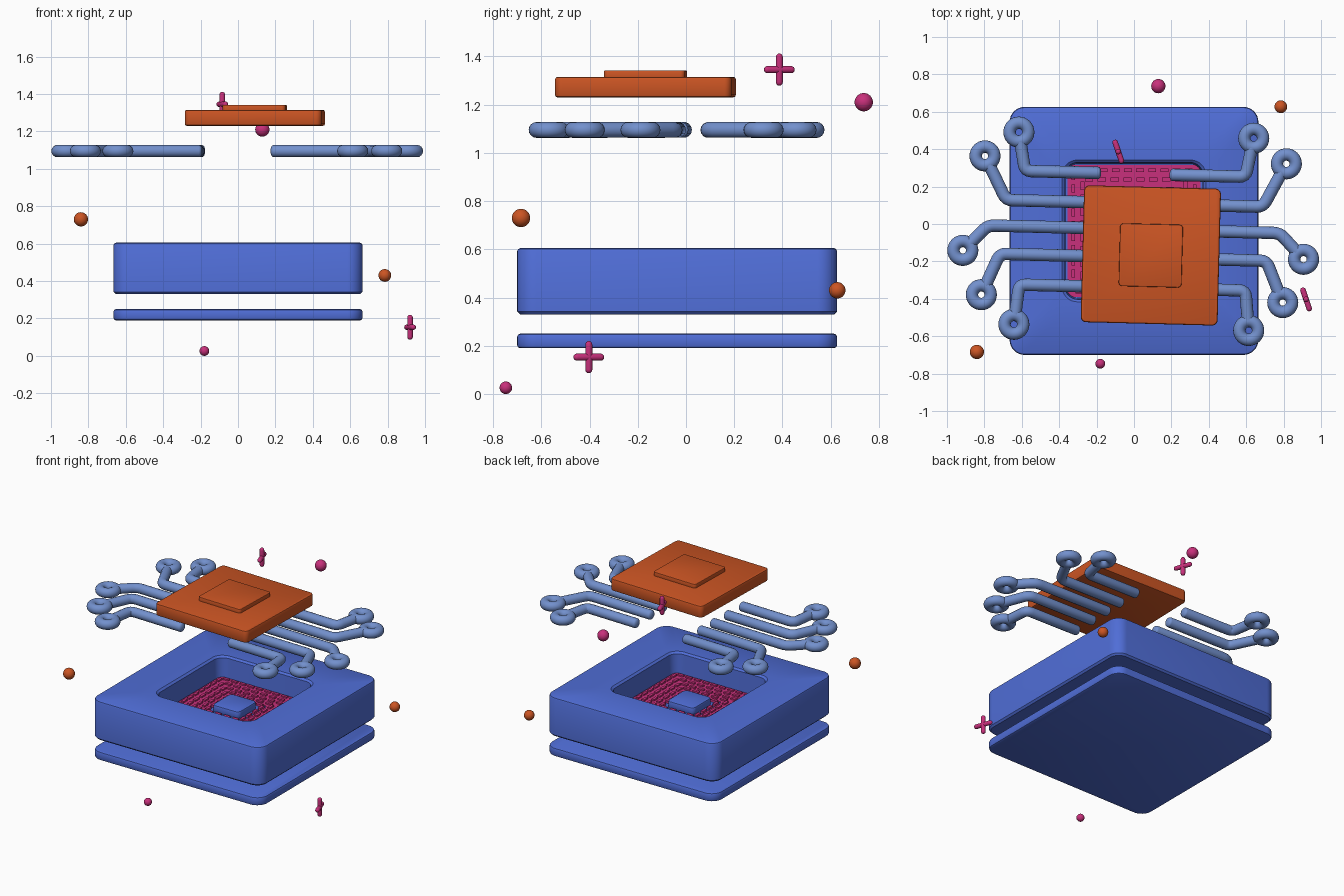
import bpy, bmesh, math
from mathutils import Vector, Matrix

if "Cube" in bpy.data.objects:
    bpy.data.objects.remove(bpy.data.objects["Cube"])

CY = -0.037                      # centre of the housing in y
TILT = math.radians(-1.5)        # slight turn of chip and traces


def material(name, rgb):
    m = bpy.data.materials.new(name)
    m.diffuse_color = (*rgb, 1)
    m.use_nodes = True
    m.node_tree.nodes["Principled BSDF"].inputs["Base Color"].default_value = m.diffuse_color
    return m


BLUE = material("blue", (0.08, 0.155, 0.68))
LIGHT = material("light_blue", (0.17, 0.28, 0.61))
ORANGE = material("orange", (0.60, 0.09, 0.017))
PINK = material("pink", (0.58, 0.03, 0.20))


def finish(name, bm, mat):
    bmesh.ops.recalc_face_normals(bm, faces=bm.faces)
    me = bpy.data.meshes.new(name)
    bm.to_mesh(me)
    bm.free()
    me.materials.append(mat)
    ob = bpy.data.objects.new(name, me)
    bpy.context.collection.objects.link(ob)
    return ob


def loft(name, loops, mat, loc=(0, 0, 0), rot=0, closed=False, seg=8):
    """Skin a stack of rounded rectangles (half_x, half_y, radius, z)."""
    bm = bmesh.new()
    rings = []
    for hx, hy, r, z in loops:
        ring = []
        for q, (sx, sy) in enumerate([(1, 1), (-1, 1), (-1, -1), (1, -1)]):
            for i in range(seg + 1):
                a = math.pi / 2 * (q + i / seg)
                ring.append(bm.verts.new((sx * (hx - r) + r * math.cos(a),
                                          sy * (hy - r) + r * math.sin(a), z)))
        rings.append(ring)
    pairs = list(zip(rings, rings[1:]))
    if closed:
        pairs.append((rings[-1], rings[0]))
    else:
        bm.faces.new(rings[0])
        bm.faces.new(rings[-1])
    n = len(rings[0])
    for a, b in pairs:
        for i in range(n):
            bm.faces.new((a[i], a[(i + 1) % n], b[(i + 1) % n], b[i]))
    ob = finish(name, bm, mat)
    ob.location = loc
    ob.rotation_euler.z = rot
    return ob


def slab(name, hx, hy, r, z0, z1, b, mat, loc=(0, 0, 0), rot=0):
    c = b * 0.3
    return loft(name, [(hx - b, hy - b, r - b, z0), (hx - c, hy - c, r - c, z0 + c),
                       (hx, hy, r, z0 + b), (hx, hy, r, z1 - b),
                       (hx - c, hy - c, r - c, z1 - c), (hx - b, hy - b, r - b, z1)],
                mat, loc, rot)


# housing: base plate, body with pocket, raised pad
slab("base_plate", 0.665, 0.663, 0.08, 0.19, 0.25, 0.012, BLUE, (0, CY, 0))
FLOOR = 0.455
loft("body", [(0.653, 0.651, 0.068, 0.33), (0.665, 0.663, 0.08, 0.342),
              (0.665, 0.663, 0.08, 0.593), (0.661, 0.659, 0.076, 0.601),
              (0.653, 0.651, 0.068, 0.605),
              (0.384, 0.379, 0.08, 0.605), (0.370, 0.366, 0.07, 0.593),
              (0.363, 0.359, 0.065, FLOOR)], BLUE, (0, CY, 0))
slab("centre_pad", 0.105, 0.105, 0.03, FLOOR - 0.01, 0.502, 0.01, BLUE, (0, CY, 0))

# pink contact field: thin frame plus rows of raised dashes
loft("contact_frame", [(0.355, 0.352, 0.03, FLOOR - 0.003), (0.355, 0.352, 0.03, FLOOR + 0.006),
                       (0.15, 0.15, 0.02, FLOOR + 0.006), (0.15, 0.15, 0.02, FLOOR - 0.003)],
     PINK, (0, CY, 0), closed=True)
bm = bmesh.new()
for h, count in ((0.325, 10), (0.275, 8), (0.225, 7), (0.18, 5), (0.135, 4)):
    step = 2 * h / count
    for side in range(4):
        turn = Matrix.Rotation(side * math.pi / 2, 4, 'Z')
        for i in range(count):
            m = turn @ Matrix.Translation((-h + (i + 0.5) * step, h, FLOOR + 0.008)) \
                @ Matrix.Diagonal((step * 0.65, 0.02, 0.016, 1))
            bmesh.ops.create_cube(bm, size=1, matrix=m)
finish("contact_dashes", bm, PINK).location.y = CY

# chip and its die
slab("chip", 0.366, 0.366, 0.03, 1.23, 1.315, 0.01, ORANGE, (0.09, -0.168, 0), TILT)
slab("chip_die", 0.168, 0.168, 0.02, 1.30, 1.342, 0.005, ORANGE, (0.09, -0.168, 0), TILT)

# traces: (bend, ring centre) on the right half, mirrored to the left
TRACES = [((0.590, 0.268), (0.628, 0.475)), ((0.687, 0.110), (0.806, 0.343)),
          ((0.780, -0.028), (0.911, -0.165)), ((0.713, -0.178), (0.806, -0.399)),
          ((0.605, -0.340), (0.628, -0.553))]
ZT, RT = 1.095, 0.033
TURN = Matrix.Rotation(TILT, 4, 'Z')


def tube(name, pts, radius, mat):
    cu = bpy.data.curves.new(name, 'CURVE')
    cu.dimensions = '3D'
    cu.bevel_depth = radius
    cu.bevel_resolution = 5
    cu.use_fill_caps = True
    sp = cu.splines.new('POLY')
    sp.points.add(len(pts) - 1)
    for p, (co, k) in zip(sp.points, pts):
        p.co = (*co, 1)
        p.radius = k
    cu.materials.append(mat)
    ob = bpy.data.objects.new(name, cu)
    bpy.context.collection.objects.link(ob)
    return ob


def rounded_end(p, inward, r):
    """Points that taper a tube to a soft tip at p."""
    return [(p + inward * r * d, k) for d, k in
            ((0, 0.3), (0.1, 0.5), (0.3, 0.75), (0.6, 0.93), (1, 1))]


for sx, side in ((1, "right"), (-1, "left")):
    for i, (bend, ring) in enumerate(TRACES):
        b = TURN @ Vector((sx * bend[0], bend[1], ZT))
        c = TURN @ Vector((sx * ring[0], ring[1], ZT))
        s = TURN @ Vector((sx * 0.183, bend[1], ZT))
        u, v = (s - b).normalized(), (c - b).normalized()
        path = rounded_end(s, -u, RT * 0.5)
        for k in range(5):                      # softened bend
            t = k / 4
            path.append((b + u * 0.035 * (1 - t) ** 2 + v * 0.035 * t ** 2, 1))
        path.append((c - v * 0.05, 1))
        tube(f"trace_{side}_{i + 1}", path, RT, LIGHT)
        bpy.ops.mesh.primitive_torus_add(location=c, major_radius=0.050, minor_radius=RT,
                                         major_segments=32, minor_segments=16)
        bpy.context.object.name = f"trace_ring_{side}_{i + 1}"
        bpy.context.object.data.materials.append(LIGHT)

# floating balls
for i, (loc, r, mat) in enumerate([((0.13, 0.737, 1.21), 0.038, PINK),
                                   ((-0.84, -0.684, 0.73), 0.038, ORANGE),
                                   ((0.785, 0.627, 0.43), 0.034, ORANGE),
                                   ((-0.18, -0.747, 0.026), 0.026, PINK)]):
    bpy.ops.mesh.primitive_uv_sphere_add(segments=32, ring_count=16, radius=r, location=loc)
    bpy.context.object.name = f"ball_{i + 1}"
    bpy.context.object.data.materials.append(mat)

# floating plus signs, each made of two capsule bars
SIDE = Vector((-0.34, 1, 0)).normalized()
for i, c in enumerate([(-0.084, 0.387, 1.345), (0.92, -0.403, 0.153)]):
    for part, d in (("upright", Vector((0, 0, 1))), ("crossbar", SIDE)):
        a, b = Vector(c) - d * 0.066, Vector(c) + d * 0.066
        tube(f"plus_{i + 1}_{part}",
             rounded_end(a, d, 0.015) + rounded_end(b, -d, 0.015)[::-1], 0.015, PINK)

# curves to meshes, then smooth with sharp edges kept
bpy.ops.object.select_all(action='SELECT')
bpy.context.view_layer.objects.active = bpy.context.selected_objects[0]
bpy.ops.object.convert(target='MESH')
bpy.ops.object.shade_smooth_by_angle(angle=math.radians(35))
